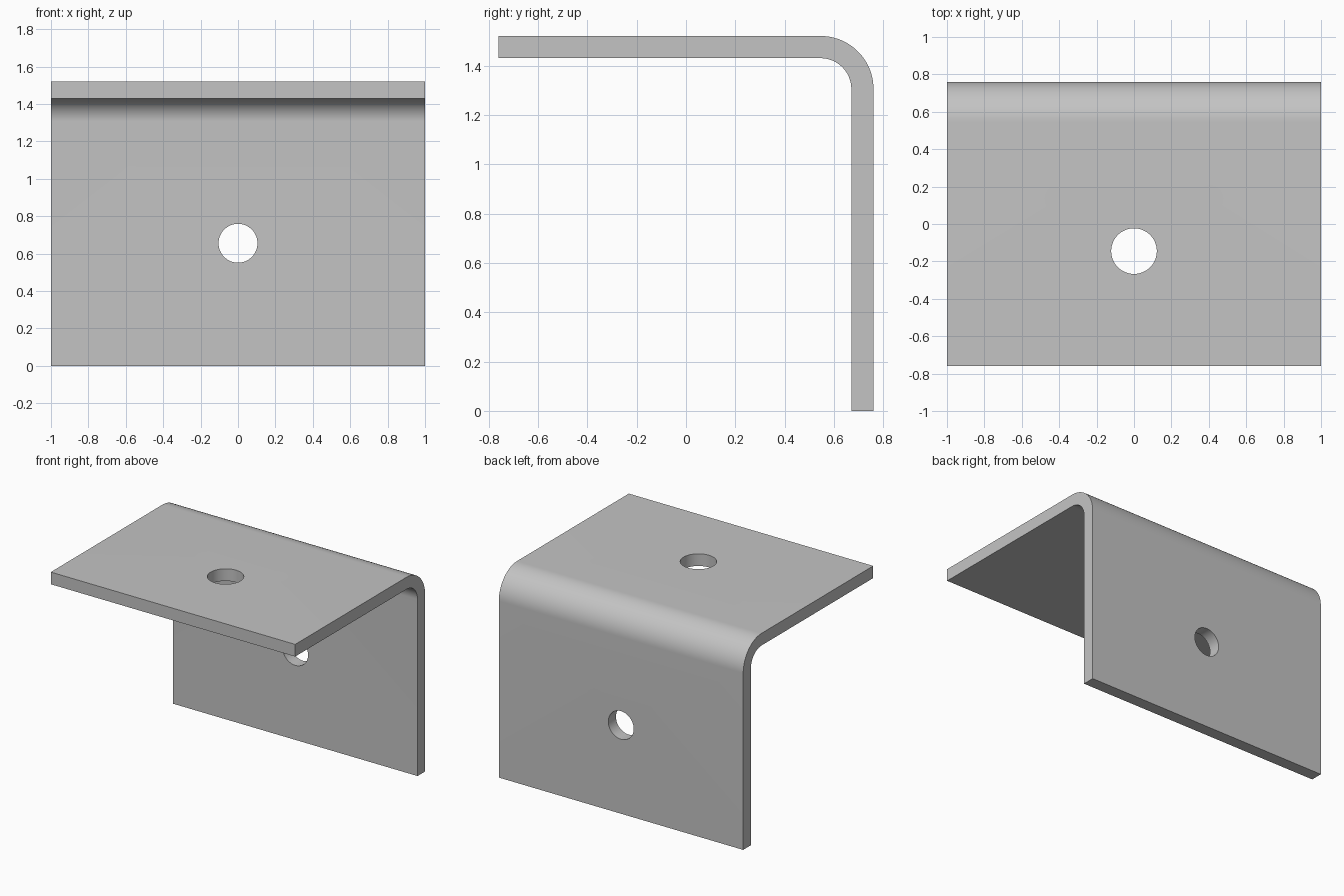
import bpy
import bmesh
import math
from mathutils import Vector

cube = bpy.data.objects.get("Cube")
if cube:
    bpy.data.objects.remove(cube, do_unlink=True)

WIDTH, DEPTH, HEIGHT = 2.0, 1.52, 1.52
THICK = 0.09
OUTER_R = 0.215
INNER_R = OUTER_R - THICK
BACK = DEPTH / 2
BEND_STEPS = 24

# Single plain grey metal
grey = bpy.data.materials.new("grey metal")
grey.use_nodes = True
colour = (0.55, 0.55, 0.55, 1)
grey.diffuse_color = colour
grey.node_tree.nodes["Principled BSDF"].inputs["Base Color"].default_value = colour


def bend(radius):
    """Quarter arc from the top plate round to the back plate, as (y, z)."""
    cy, cz = BACK - OUTER_R, HEIGHT - OUTER_R
    angles = [math.pi / 2 * (1 - i / BEND_STEPS) for i in range(BEND_STEPS + 1)]
    return [(cy + radius * math.cos(a), cz + radius * math.sin(a)) for a in angles]


def make_bracket():
    """Bent sheet: L-shaped side profile extruded across the width."""
    outer = [(-BACK, HEIGHT)] + bend(OUTER_R) + [(BACK, 0)]
    inner = [(-BACK, HEIGHT - THICK)] + bend(INNER_R) + [(BACK - THICK, 0)]
    bm = bmesh.new()
    verts = [bm.verts.new((-WIDTH / 2, y, z)) for y, z in outer + inner[::-1]]
    profile = bm.faces.new(verts)
    result = bmesh.ops.extrude_face_region(bm, geom=[profile])
    moved = [g for g in result["geom"] if isinstance(g, bmesh.types.BMVert)]
    bmesh.ops.translate(bm, verts=moved, vec=Vector((WIDTH, 0, 0)))
    bmesh.ops.recalc_face_normals(bm, faces=bm.faces[:])
    mesh = bpy.data.meshes.new("angle_bracket")
    bm.to_mesh(mesh)
    bm.free()
    mesh.materials.append(grey)
    obj = bpy.data.objects.new("angle_bracket", mesh)
    bpy.context.collection.objects.link(obj)
    return obj


def drill(target, name, location, radius, tilt):
    """Cut a round bolt hole through one plate."""
    bpy.ops.mesh.primitive_cylinder_add(
        vertices=64, radius=radius, depth=THICK * 3,
        location=location, rotation=(tilt, 0, 0))
    cutter = bpy.context.object
    cutter.name = name
    cutter.hide_render = True
    cutter.data.materials.append(grey)
    mod = target.modifiers.new(name, "BOOLEAN")
    mod.operation = "DIFFERENCE"
    mod.solver = "EXACT"
    mod.object = cutter
    bpy.ops.object.select_all(action="DESELECT")
    target.select_set(True)
    bpy.context.view_layer.objects.active = target
    bpy.ops.object.modifier_apply(modifier=mod.name)
    bpy.data.objects.remove(cutter, do_unlink=True)


bracket = make_bracket()
drill(bracket, "top_plate_hole", (0, -0.145, HEIGHT - THICK / 2), 0.122, 0)
drill(bracket, "back_plate_hole", (0, BACK - THICK / 2, 0.655), 0.104, math.pi / 2)

# Smooth bend and hole walls, crisp sheet edges
bpy.ops.object.shade_smooth_by_angle(angle=math.radians(30))
